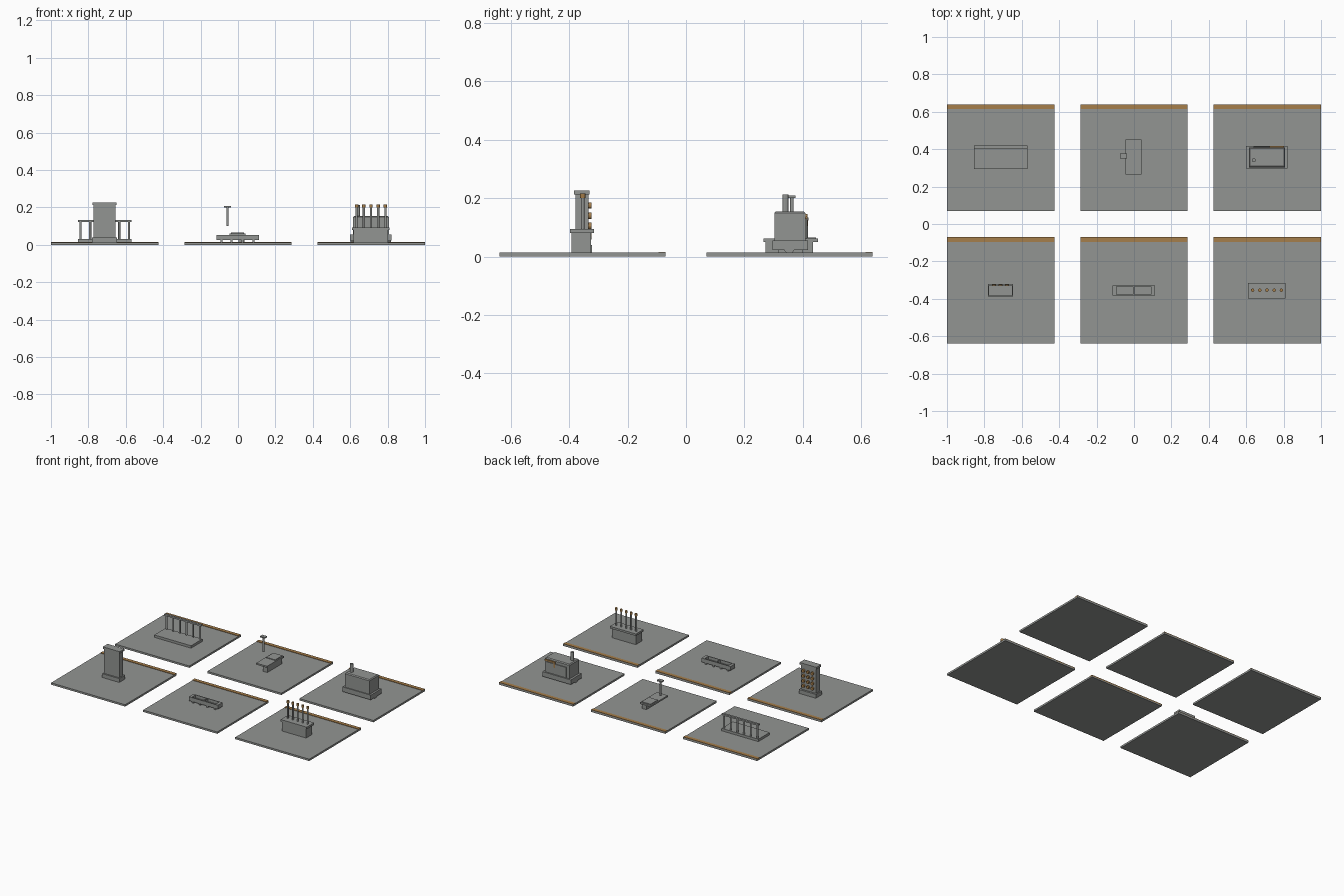
import bpy, bmesh, math

if "Cube" in bpy.data.objects:
    bpy.data.objects.remove(bpy.data.objects["Cube"])


def mat(name, col):
    m = bpy.data.materials.new(name)
    m.diffuse_color = (*col, 1)
    m.use_nodes = True
    m.node_tree.nodes["Principled BSDF"].inputs["Base Color"].default_value = m.diffuse_color
    return m


GREY = mat("stone grey", (0.29, 0.30, 0.29))
AMBER = mat("amber brown", (0.38, 0.21, 0.07))


def finish(bm, name, m):
    me = bpy.data.meshes.new(name)
    bm.to_mesh(me)
    bm.free()
    me.materials.append(m)
    ob = bpy.data.objects.new(name, me)
    bpy.context.collection.objects.link(ob)
    return ob


def box(name, x0, x1, y0, y1, z0, z1, m=GREY, bevel=0):
    bm = bmesh.new()
    bmesh.ops.create_cube(bm, size=1)
    for v in bm.verts:
        v.co = (x1 if v.co.x > 0 else x0, y1 if v.co.y > 0 else y0, z1 if v.co.z > 0 else z0)
    if bevel:
        es = [e for e in bm.edges if all(v.co.z > (z0 + z1) / 2 for v in e.verts)]
        bmesh.ops.bevel(bm, geom=es, offset=bevel, segments=1, affect='EDGES')
    return finish(bm, name, m)


def cyl(name, c, r, length, axis='Z', m=GREY, n=12):
    bm = bmesh.new()
    bmesh.ops.create_cone(bm, cap_ends=True, segments=n, radius1=r, radius2=r, depth=length)
    ob = finish(bm, name, m)
    ob.location = c
    if axis == 'Y':
        ob.rotation_euler.x = math.pi / 2
    if axis == 'X':
        ob.rotation_euler.y = math.pi / 2
    return ob


# six floor tiles with a strip along the back edge
for cx in (-0.713, 0, 0.713):
    for cy in (-0.355, 0.355):
        box("floor_tile", cx - .287, cx + .287, cy - .285, cy + .285, 0, .013)
        box("back_strip", cx - .287, cx + .287, cy + .26, cy + .285, .008, .016, AMBER)

# railed platform, back left
box("platform", -.855, -.57, .295, .42, .013, .03)
box("top_rail", -.855, -.57, .405, .42, .123, .134)
for i in range(6):
    cyl("rail_post", (-.842 + i * .0518, .412, .076), .006, .095)

# cantilevered table with hanging lamp, back centre
box("table_top", -.045, .04, .265, .452, .05, .061)
box("table_pad", -.037, .033, .365, .445, .061, .066)
box("table_support", .002, .036, .273, .435, .013, .05)
box("lamp_head", -.075, -.037, .35, .376, .201, .209)
cyl("lamp_stem", (-.056, .363, .152), .006, .105)

# boxy engine with chimney, back right
box("engine_base", .6, .82, .297, .418, .022, .055)
cyl("engine_roller", (.71, .354, .028), .018, .216, 'X', n=16)
box("engine_foot", .63, .79, .315, .40, .013, .03)
box("engine_body", .615, .807, .303, .409, .055, .155, bevel=.006)
cyl("chimney", (.641, .341, .18), .011, .064)
box("back_panel", .64, .79, .409, .414, .06, .13)
box("back_pipe", .725, .803, .408, .416, .135, .146, AMBER)
box("back_pipe_drop", .725, .735, .408, .416, .105, .146, AMBER)

# studded tower, front left
box("tower_base", -.78, -.648, -.388, -.322, .013, .04)
box("tower_body", -.772, -.655, -.378, -.335, .04, .212)
box("tower_cap", -.779, -.649, -.383, -.33, .212, .226)
for i in range(3):
    for j in range(4):
        cyl("tower_stud", (-.748 + i * .035, -.331, .07 + j * .035), .011, .014, 'Y', AMBER)

# divided trough on short feet, front centre
box("trough_floor", -.114, .111, -.381, -.33, .026, .034)
for y in (-.381, -.335):
    box("trough_side", -.114, .111, y, y + .005, .034, .054)
for a, b in ((-.114, -.094), (-.005, .002), (.09, .111)):
    box("trough_divider", a, b, -.376, -.335, .034, .054)
for x in (-.088, -.035, .024, .083):
    box("trough_foot", x - .005, x + .005, -.375, -.336, .013, .026)

# lever cabinet, front right
box("cabinet", .617, .802, -.392, -.326, .013, .08)
box("cabinet_top", .609, .811, -.398, -.316, .08, .094)
for i in range(5):
    x = .634 + i * .0385
    cyl("lever", (x, -.354, .147), .006, .108)
    cyl("lever_knob", (x, -.354, .208), .009, .015, m=AMBER)
